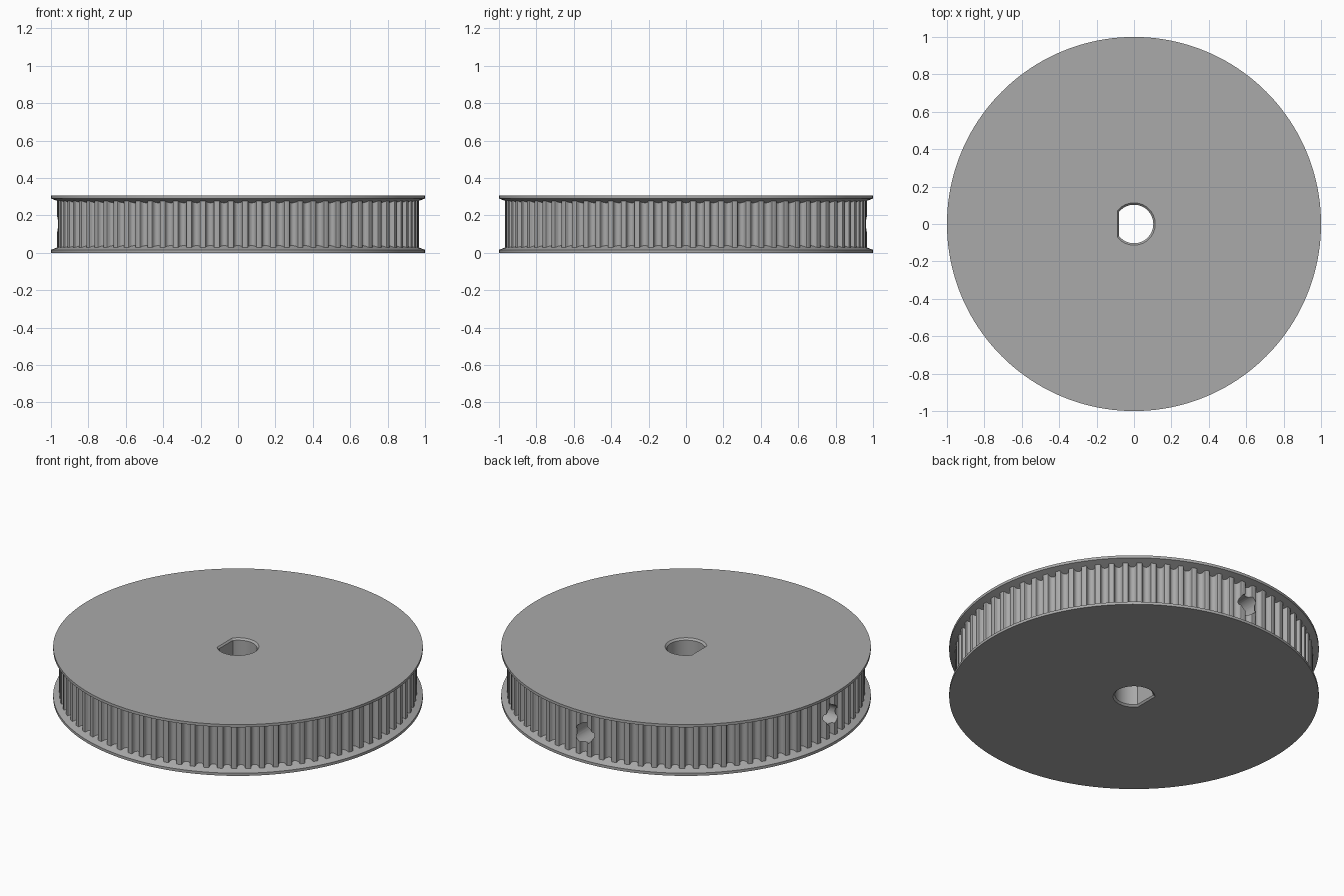
import bpy, bmesh, math
from mathutils import Matrix

if "Cube" in bpy.data.objects:
    bpy.data.objects.remove(bpy.data.objects["Cube"])

HEIGHT = 0.306
TEETH = 80

grey = bpy.data.materials.new("grey_metal")
grey.diffuse_color = (0.4, 0.4, 0.4, 1)
grey.use_nodes = True
grey.node_tree.nodes["Principled BSDF"].inputs["Base Color"].default_value = grey.diffuse_color


def finish(bm, name):
    bmesh.ops.recalc_face_normals(bm, faces=bm.faces)
    mesh = bpy.data.meshes.new(name)
    bm.to_mesh(mesh)
    bm.free()
    mesh.materials.append(grey)
    obj = bpy.data.objects.new(name, mesh)
    bpy.context.collection.objects.link(obj)
    return obj


def loft(name, outlines):
    """Closed solid through a stack of outlines with equal point counts."""
    bm = bmesh.new()
    loops = [[bm.verts.new(p) for p in outline] for outline in outlines]
    n = len(loops[0])
    for a, b in zip(loops, loops[1:]):
        for i in range(n):
            j = (i + 1) % n
            bm.faces.new((a[i], a[j], b[j], b[i]))
    bm.faces.new(loops[0][::-1])
    bm.faces.new(loops[-1])
    return finish(bm, name)


def circle(r, z, n=160):
    return [(r * math.cos(2 * math.pi * i / n), r * math.sin(2 * math.pi * i / n), z)
            for i in range(n)]


def combine(target, other, operation):
    mod = target.modifiers.new(operation, 'BOOLEAN')
    mod.operation = operation
    mod.solver = 'EXACT'
    mod.object = other
    bpy.context.view_layer.objects.active = target
    bpy.ops.object.modifier_apply(modifier=mod.name)
    bpy.data.objects.remove(other)


# Toothed belt ring: round-bottomed grooves with softened corners
half = [(0.0265, 0.967), (0.0235, 0.9655), (0.0215, 0.961)]
half += [(0.0214 * math.cos(math.radians(a)), 0.960 - 0.0214 * math.sin(math.radians(a)))
         for a in (18, 36, 54, 72)]
groove = half + [(0, 0.9386)] + [(-u, r) for u, r in reversed(half)]
outline = []
for k in range(TEETH):
    a = 2 * math.pi * k / TEETH
    for u, r in reversed(groove):
        outline.append((r * math.cos(a) - u * math.sin(a), r * math.sin(a) + u * math.cos(a)))
pulley = loft("pulley", [[(x, y, z) for x, y in outline] for z in (0.01, HEIGHT - 0.01)])

# Flanges: thin rim with a sloped inner face, mirrored top and bottom
flange_profile = [(1.0, 0.0), (1.0, 0.016), (0.93, 0.042)]
for name, place in (("bottom_flange", lambda z: z), ("top_flange", lambda z: HEIGHT - z)):
    flange = loft(name, [circle(r, place(z)) for r, z in flange_profile])
    combine(pulley, flange, 'UNION')

# D-shaped shaft bore, chamfered at both ends
flat = math.acos(-0.08 / 0.103)
d_shape = [(0.103 * math.cos(flat * (2 * i / 48 - 1)), 0.103 * math.sin(flat * (2 * i / 48 - 1)))
           for i in range(49)]
bore = loft("bore_cutter", [[(x * s, y * s, z) for x, y in d_shape]
                            for z, s in ((-0.01, 1.2), (0.01, 1), (HEIGHT - 0.01, 1),
                                         (HEIGHT + 0.01, 1.2))])
combine(pulley, bore, 'DIFFERENCE')

# Two radial set-screw holes, at the left and at the back
for angle in (90, 180):
    hole = loft("screw_hole_cutter", [circle(0.058, z, 32) for z in (0.0, 1.1)])
    hole.data.transform(Matrix.Translation((0, 0, HEIGHT / 2))
                        @ Matrix.Rotation(math.radians(angle), 4, 'Z')
                        @ Matrix.Rotation(math.radians(90), 4, 'Y'))
    combine(pulley, hole, 'DIFFERENCE')

# Smooth curves, keep rims and corners crisp
bpy.ops.object.select_all(action='DESELECT')
pulley.select_set(True)
bpy.context.view_layer.objects.active = pulley
bpy.ops.object.shade_smooth_by_angle(angle=math.radians(30))
